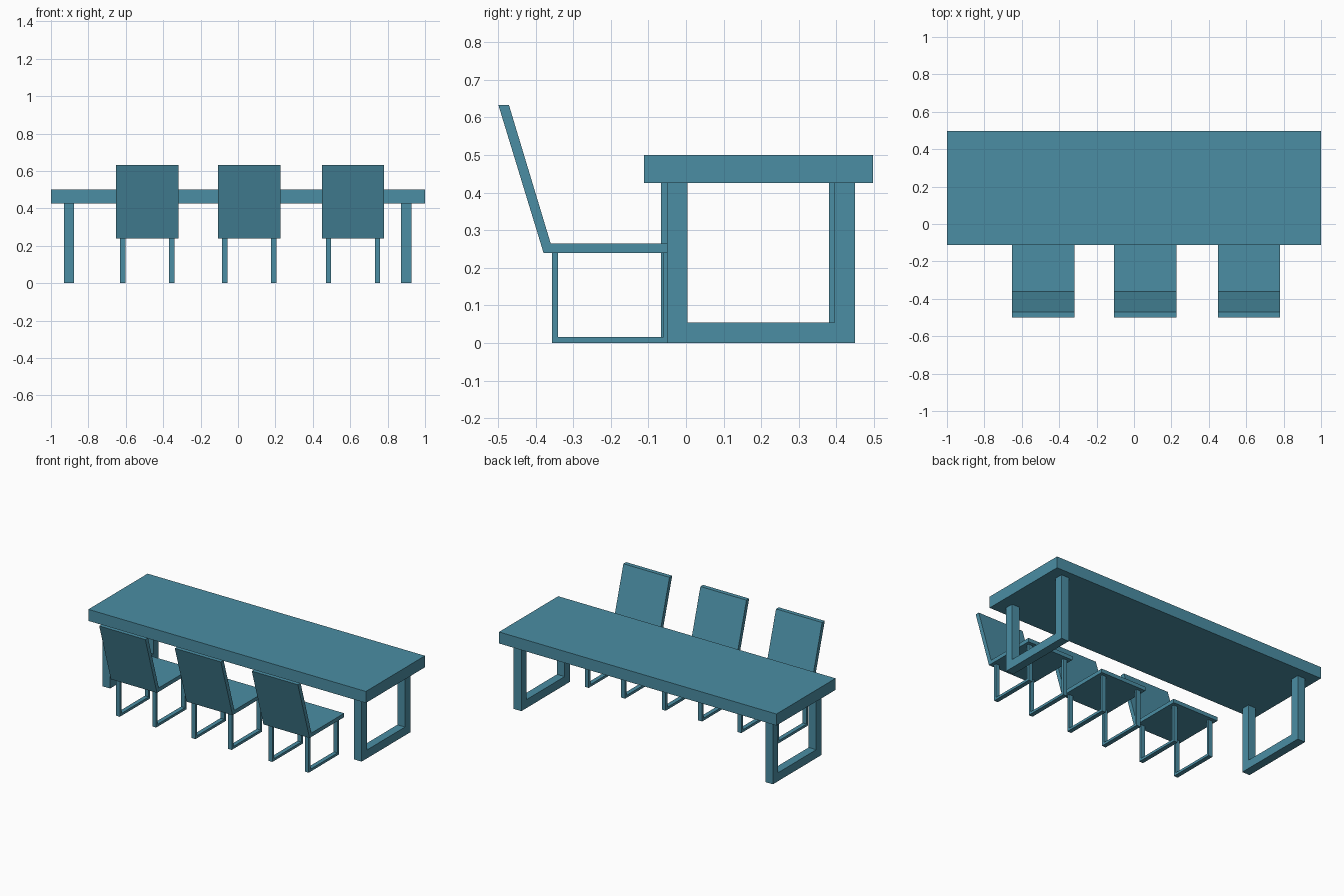
import bpy, bmesh

if "Cube" in bpy.data.objects:
    bpy.data.objects.remove(bpy.data.objects["Cube"])

teal = bpy.data.materials.new("teal")
teal.diffuse_color = (0.07, 0.27, 0.37, 1)
teal.use_nodes = True
teal.node_tree.nodes["Principled BSDF"].inputs["Base Color"].default_value = teal.diffuse_color


def extrude_profile(name, profile, x0, x1):
    """Solid with a (y, z) outline extruded from x0 to x1."""
    bm = bmesh.new()
    face = bm.faces.new([bm.verts.new((x0, y, z)) for y, z in profile])
    ext = bmesh.ops.extrude_face_region(bm, geom=[face])
    moved = [v for v in ext["geom"] if isinstance(v, bmesh.types.BMVert)]
    bmesh.ops.translate(bm, verts=moved, vec=(x1 - x0, 0, 0))
    bmesh.ops.recalc_face_normals(bm, faces=bm.faces)
    me = bpy.data.meshes.new(name)
    bm.to_mesh(me)
    bm.free()
    me.materials.append(teal)
    ob = bpy.data.objects.new(name, me)
    bpy.context.collection.objects.link(ob)
    return ob


def u_frame(name, x0, x1, y0, y1, top, t):
    """Two posts joined by a floor bar, open at the top."""
    extrude_profile(name, [(y0, 0), (y1, 0), (y1, top), (y1 - t, top),
                           (y1 - t, t), (y0 + t, t), (y0 + t, top), (y0, top)], x0, x1)


# Table top and its two leg frames (left one sits slightly further forward)
extrude_profile("table_top", [(-0.112, 0.425), (0.497, 0.425), (0.497, 0.5), (-0.112, 0.5)], -1, 1)
u_frame("table_leg_left", -0.931, -0.876, -0.066, 0.435, 0.425, 0.055)
u_frame("table_leg_right", 0.872, 0.927, -0.051, 0.45, 0.425, 0.055)

# Three chairs: seat and leaning back in one bent slab, plus two leg frames
seat_and_back = [(-0.379, 0.24), (-0.022, 0.24), (-0.022, 0.265),
                 (-0.36, 0.265), (-0.471, 0.633), (-0.499, 0.633)]
for i, cx in enumerate((-0.485, 0.06, 0.615)):
    extrude_profile(f"chair_seat_and_back_{i + 1}", seat_and_back, cx - 0.166, cx + 0.166)
    for side, s in (("left", -1), ("right", 1)):
        mid = cx + s * 0.131
        u_frame(f"chair_leg_{side}_{i + 1}", mid - 0.014, mid + 0.014, -0.357, -0.044, 0.24, 0.016)
